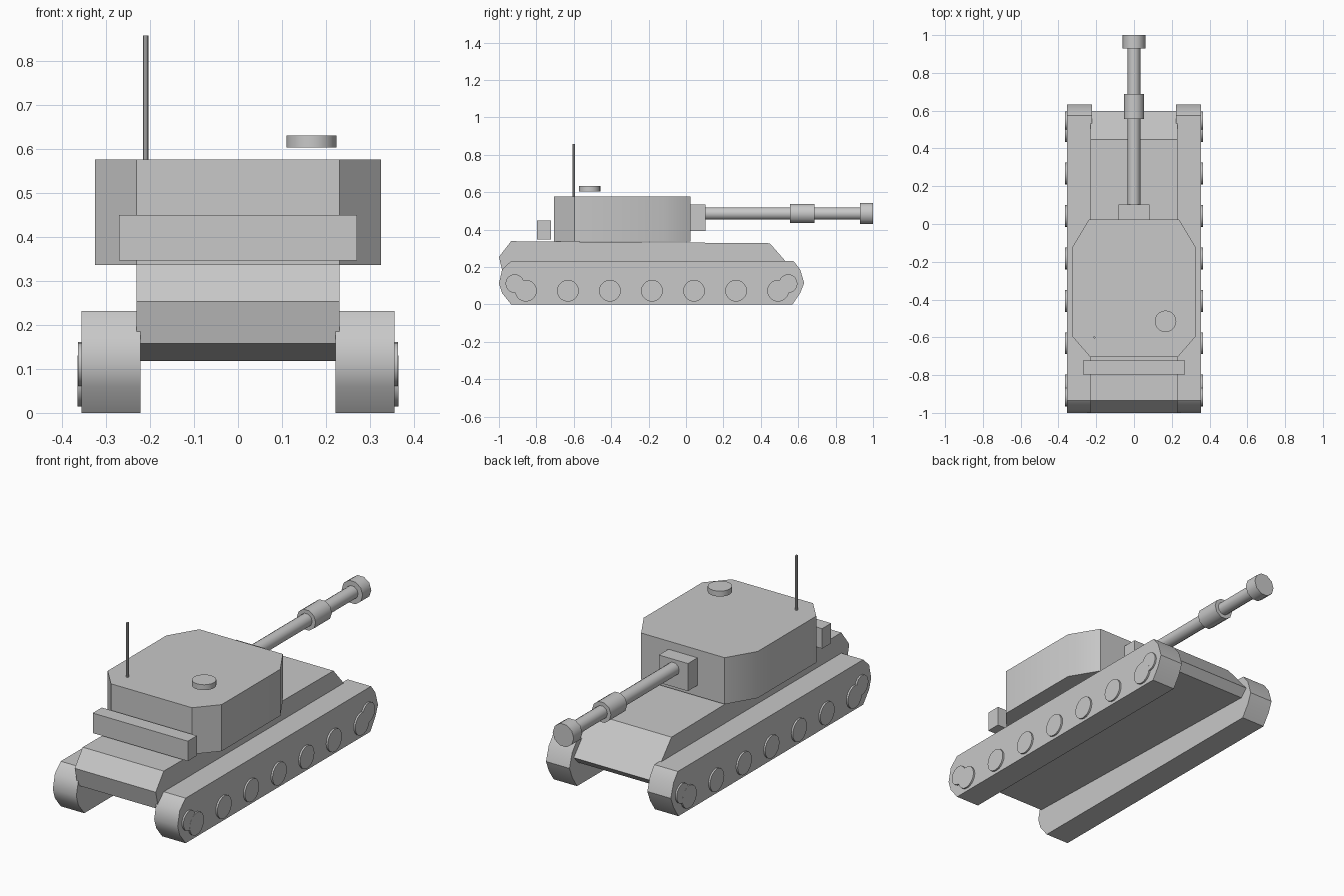
import bpy, bmesh, math
from mathutils import Vector

if "Cube" in bpy.data.objects:
    bpy.data.objects.remove(bpy.data.objects["Cube"])

grey = bpy.data.materials.new("plain grey")
grey.diffuse_color = (0.58, 0.58, 0.58, 1)
grey.use_nodes = True
grey.node_tree.nodes["Principled BSDF"].inputs["Base Color"].default_value = grey.diffuse_color


def prism(name, profile, axis, lo, hi):
    """Extrude a 2D profile along an axis; profile is (y,z), (x,z) or (x,y)."""
    def place(p, d):
        c = list(p)
        c.insert("xyz".index(axis), d)
        return Vector(c)
    bm = bmesh.new()
    base = bm.faces.new([bm.verts.new(place(p, lo)) for p in profile])
    ext = bmesh.ops.extrude_face_region(bm, geom=[base])["geom"]
    verts = [g for g in ext if isinstance(g, bmesh.types.BMVert)]
    bmesh.ops.translate(bm, verts=verts, vec=place((0, 0), hi - lo))
    bmesh.ops.recalc_face_normals(bm, faces=bm.faces)
    mesh = bpy.data.meshes.new(name)
    bm.to_mesh(mesh)
    bm.free()
    mesh.materials.append(grey)
    mesh.shade_smooth()
    mesh.set_sharp_from_angle(angle=math.radians(38))
    obj = bpy.data.objects.new(name, mesh)
    bpy.context.collection.objects.link(obj)
    return obj


def ring(a, b, r, n):
    return [(a + r * math.cos(2 * math.pi * i / n),
             b + r * math.sin(2 * math.pi * i / n)) for i in range(n)]


def box(name, x, y, z):
    return prism(name, [(x[0], y[0]), (x[1], y[0]), (x[1], y[1]), (x[0], y[1])], "z", *z)


# Hull: sloped plates at both ends
prism("hull", [(-0.935, 0.338), (-1.0, 0.254), (-0.977, 0.158), (0.56, 0.118),
               (0.597, 0.157), (0.448, 0.327)], "x", -0.231, 0.231)

# Tracks and wheels on both sides
track = [(-0.935, 0.0), (-0.983, 0.06), (-1.0, 0.112), (-0.983, 0.187), (-0.935, 0.232),
         (0.575, 0.232), (0.61, 0.187), (0.632, 0.115), (0.61, 0.06), (0.57, 0.0)]
for side, s in (("left", -1), ("right", 1)):
    prism(side + "_track", track, "x", s * 0.222, s * 0.356)
    for i in range(7):
        prism(f"{side}_road_wheel_{i + 1}", ring(-0.856 + i * 0.2247, 0.073, 0.058, 20),
              "x", s * 0.34, s * 0.365)
    for part, y in (("idler", -0.915), ("sprocket", 0.546)):
        prism(f"{side}_{part}", ring(y, 0.111, 0.05, 20), "x", s * 0.34, s * 0.3645)

# Turret: octagonal block overhanging the hull
half = [(0.231, -0.705), (0.325, -0.597), (0.325, -0.12), (0.238, 0.025)]
prism("turret", half + [(-x, y) for x, y in reversed(half)], "z", 0.337, 0.577)
box("stowage_box", (-0.271, 0.271), (-0.796, -0.722), (0.347, 0.45))
prism("hatch", ring(0.167, -0.515, 0.057, 20), "z", 0.604, 0.632)
prism("antenna", ring(-0.21, -0.6, 0.006, 8), "z", 0.57, 0.859)

# Gun
box("gun_mantlet", (-0.083, 0.083), (0.01, 0.103), (0.393, 0.535))
for name, r, y0, y1 in (("gun_barrel", 0.034, 0.09, 0.95),
                        ("gun_sleeve", 0.054, 0.556, 0.688),
                        ("gun_muzzle", 0.06, 0.93, 1.0)):
    prism(name, ring(0, 0.486, r, 10), "y", y0, y1)
